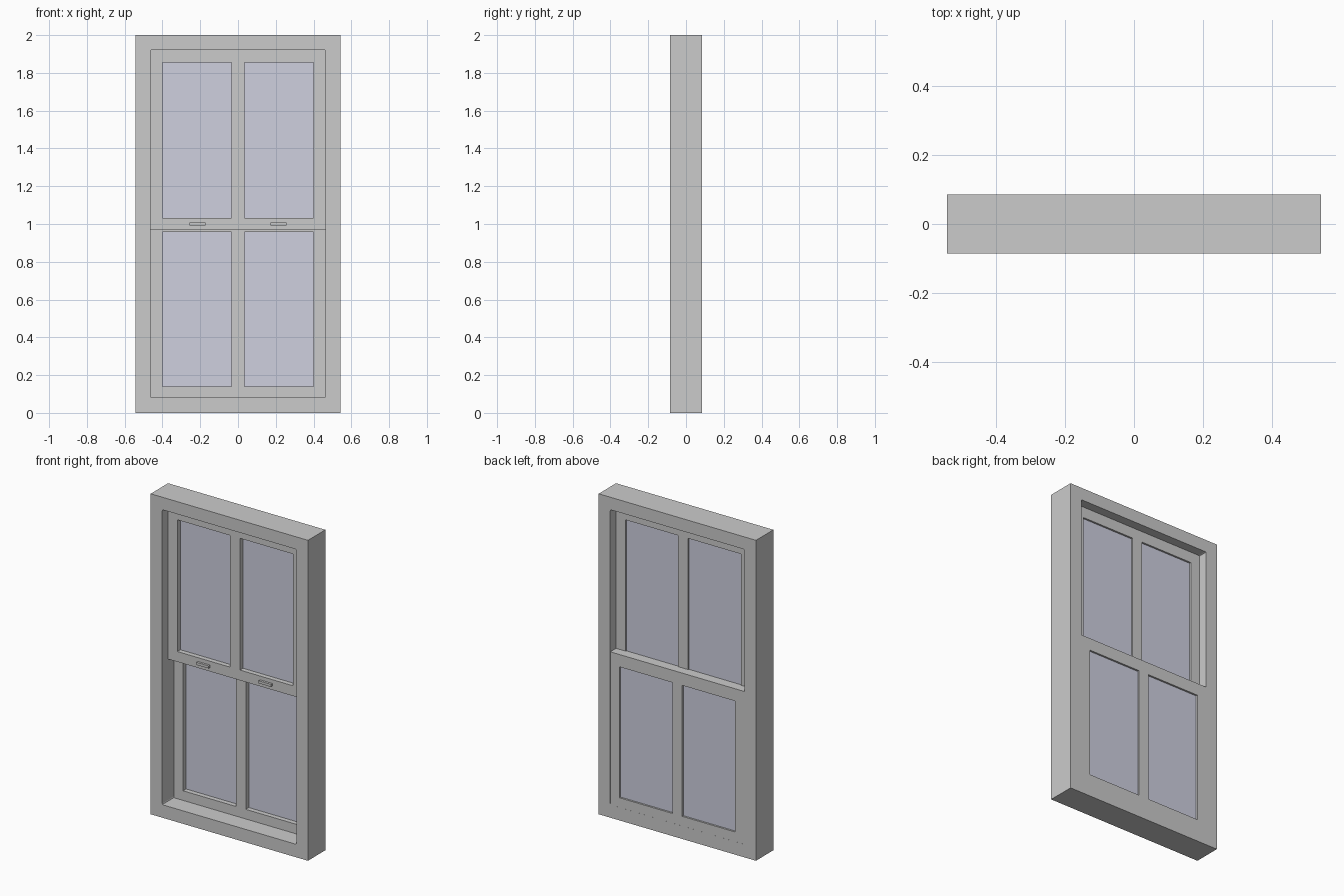
import bpy, bmesh

if "Cube" in bpy.data.objects:
    bpy.data.objects.remove(bpy.data.objects["Cube"])

W, H, D = 0.543, 2.0, 0.086        # half width, height, half depth
OX, OZ0, OZ1 = 0.463, 0.081, 1.922  # opening
T = 2 * D / 3                      # depth of one sash track

glass_mat = bpy.data.materials.new("glass")
glass_mat.diffuse_color = (0.62, 0.63, 0.74, 1)
glass_mat.use_nodes = True
glass_mat.node_tree.nodes["Principled BSDF"].inputs["Base Color"].default_value = glass_mat.diffuse_color


def rect(x0, x1, z0, z1, r=0.0):
    """Rectangle outline, optionally with small eased corners."""
    if not r:
        return [(x0, z0), (x1, z0), (x1, z1), (x0, z1)]
    k = r * 0.29
    return [(x0 + r, z0), (x1 - r, z0), (x1 - k, z0 + k), (x1, z0 + r),
            (x1, z1 - r), (x1 - k, z1 - k), (x1 - r, z1), (x0 + r, z1),
            (x0 + k, z1 - k), (x0, z1 - r), (x0, z0 + r), (x0 + k, z0 + k)]


def panel(name, loops, y0, y1, mat=None):
    """Flat panel in the XZ plane, first loop is the outline, others are holes."""
    cu = bpy.data.curves.new(name, 'CURVE')
    cu.dimensions, cu.fill_mode = '2D', 'BOTH'
    cu.extrude = (y1 - y0) / 2
    for pts in loops:
        sp = cu.splines.new('POLY')
        sp.points.add(len(pts) - 1)
        for p, (x, z) in zip(sp.points, pts):
            p.co = (x, z, 0, 1)
        sp.use_cyclic_u = True
    ob = bpy.data.objects.new(name, cu)
    bpy.context.collection.objects.link(ob)
    ob.rotation_euler.x = 1.5707963
    ob.location.y = (y0 + y1) / 2
    bpy.ops.object.select_all(action='DESELECT')
    ob.select_set(True)
    bpy.context.view_layer.objects.active = ob
    bpy.ops.object.convert(target='MESH')
    ob = bpy.context.object
    bm = bmesh.new()
    bm.from_mesh(ob.data)
    bmesh.ops.remove_doubles(bm, verts=bm.verts, dist=1e-5)
    bmesh.ops.recalc_face_normals(bm, faces=bm.faces)
    for f in bm.faces:
        f.smooth = False
    bm.to_mesh(ob.data)
    bm.free()
    ob.data.materials.clear()
    if mat:
        ob.data.materials.append(mat)
    return ob


# Outer frame
panel("window_frame", [rect(-W, W, 0, H), rect(-OX, OX, OZ0, OZ1, 0.008)], -D, D)


# Sash with two panes each
def sash(name, z0, z1, g0, g1, y0):
    panes = [rect(-0.399, -0.034, g0, g1), rect(0.034, 0.399, g0, g1)]
    panel(name + "_sash", [rect(-OX, OX, z0, z1)] + panes, y0, y0 + T)
    for side, p in zip(("left", "right"), panes):
        panel(f"{name}_glass_{side}", [p], y0 + 0.030, y0 + 0.046, glass_mat)


sash("upper", 0.968, OZ1, 1.032, 1.854, -D + T)
sash("lower", OZ0, 1.035, 0.141, 0.958, -D + 2 * T - 0.0003)

# Sash pulls
for side, s in (("left", -1), ("right", 1)):
    c = s * 0.215
    panel("sash_pull_" + side, [rect(c - 0.042, c + 0.042, 0.992, 1.008)],
          -D + T - 0.014, -D + T + 0.002)
